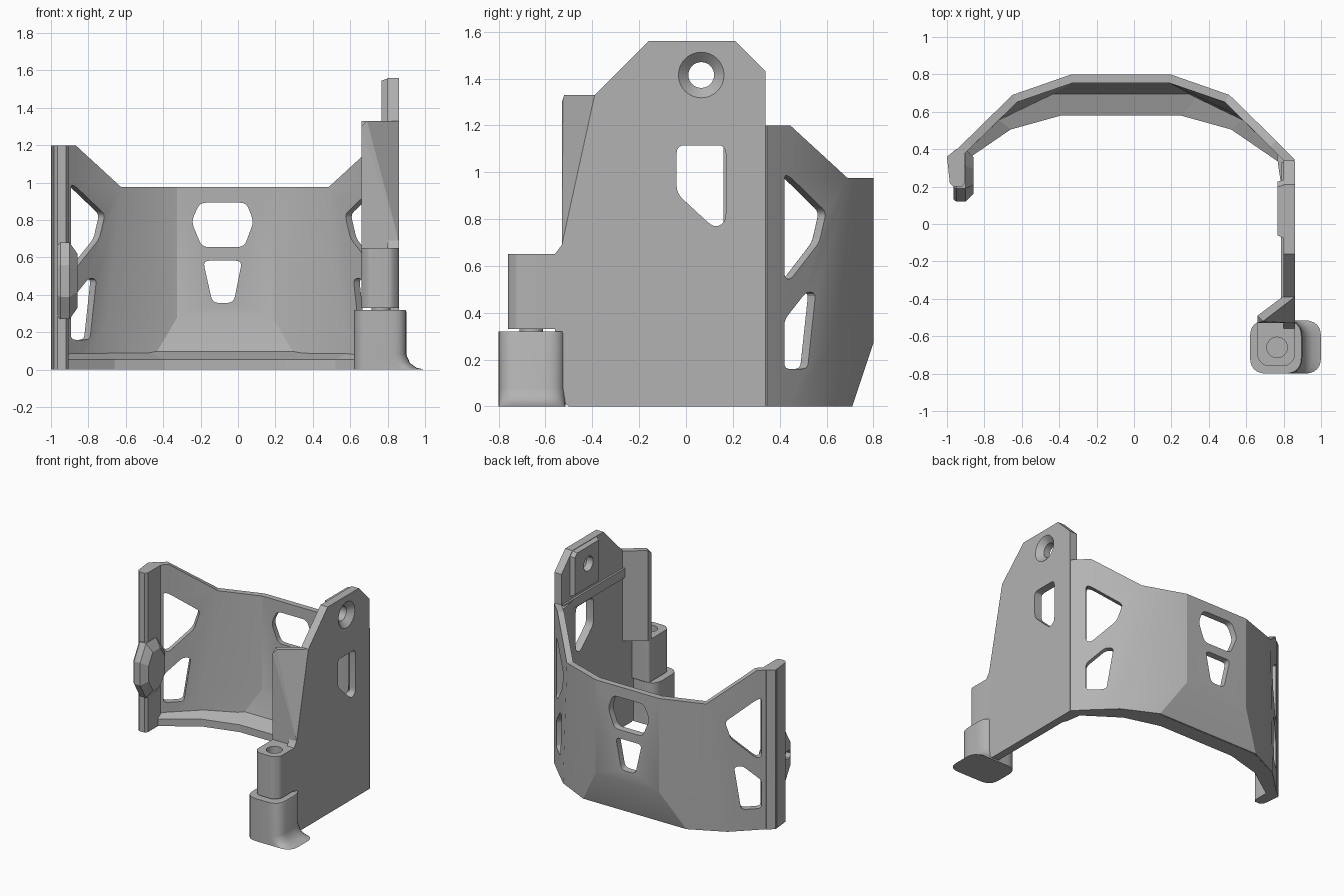
import bpy, bmesh, math
from mathutils import Vector

cube = bpy.data.objects.get("Cube")
if cube:
    bpy.data.objects.remove(cube)

grey = bpy.data.materials.new("plain_grey")
grey.use_nodes = True
colour = (0.45, 0.45, 0.45, 1)
grey.diffuse_color = colour
grey.node_tree.nodes["Principled BSDF"].inputs["Base Color"].default_value = colour

CX = -0.07  # centre of the curved wall


def finish(name, bm, recalc=True):
    if recalc:
        bmesh.ops.recalc_face_normals(bm, faces=bm.faces)
    mesh = bpy.data.meshes.new(name)
    bm.to_mesh(mesh)
    bm.free()
    mesh.materials.append(grey)
    obj = bpy.data.objects.new(name, mesh)
    bpy.context.collection.objects.link(obj)
    return obj


def loft(name, sections, ring=True):
    """Skin equal-length point lists; ring closes and caps each section."""
    bm = bmesh.new()
    rows = [[bm.verts.new(p) for p in s] for s in sections]
    n = len(rows[0])
    for a, b in zip(rows, rows[1:]):
        for i in range(n if ring else n - 1):
            j = (i + 1) % n
            bm.faces.new((a[i], b[i], b[j], a[j]))
    if ring:
        bm.faces.new(rows[0])
        bm.faces.new(rows[-1])
    return finish(name, bm, ring)


def rounded(pts, r, n=4):
    """Replace each corner of a 2D outline by a small curve."""
    if not r:
        return pts
    out = []
    for i, p in enumerate(pts):
        p, a, b = Vector(p), Vector(pts[i - 1]), Vector(pts[(i + 1) % len(pts)])
        s = p + (a - p).normalized() * min(r, 0.45 * (a - p).length)
        e = p + (b - p).normalized() * min(r, 0.45 * (b - p).length)
        for k in range(n + 1):
            t = k / n
            out.append(s * (1 - t) ** 2 + p * 2 * t * (1 - t) + e * t * t)
    return out


AXES = {
    "x": lambda p, q, t: (t, p, q),
    "y": lambda p, q, t: (p, t, q),
    "z": lambda p, q, t: (p, q, t),
}


def prism(name, pts, where, lo, hi, r=0, grow=1.0):
    pts = [Vector(p) for p in rounded(pts, r)]
    mid = sum(pts, Vector((0, 0))) / len(pts)
    big = [mid + (p - mid) * grow for p in pts]
    f = AXES.get(where, where)
    return loft(name, [[f(*p, lo) for p in pts], [f(*p, hi) for p in big]])


def circle(x, y, r, n=32):
    return [(x + r * math.cos(k * math.tau / n), y + r * math.sin(k * math.tau / n)) for k in range(n)]


def box(x0, x1, y0, y1):
    return [(x0, y0), (x1, y0), (x1, y1), (x0, y1)]


def apply(obj, mod):
    bpy.context.view_layer.objects.active = obj
    bpy.ops.object.modifier_apply(modifier=mod.name)


def cut(objs, cutter):
    for obj in objs:
        mod = obj.modifiers.new("cut", "BOOLEAN")
        mod.object, mod.operation, mod.solver = cutter, "DIFFERENCE", "EXACT"
        apply(obj, mod)
    bpy.data.objects.remove(cutter)


def smooth(obj, angle):
    bpy.ops.object.select_all(action="DESELECT")
    obj.select_set(True)
    bpy.context.view_layer.objects.active = obj
    bpy.ops.object.shade_smooth_by_angle(angle=math.radians(angle))


# Curved wall: half width, y, z of the top, then half width and y of the foot
half = [(0.93, 0.345, 1.2, 0.93, 0.345), (0.83, 0.445, 1.2, 0.83, 0.445),
        (0.58, 0.69, 0.975, 0.685, 0.585), (0.265, 0.8, 0.975, 0.43, 0.71)]
columns = []
for side, rows in ((1, half), (-1, half[::-1])):
    for w, y, z, fw, fy in rows:
        top, foot = Vector((CX + side * w, y, z)), Vector((CX + side * fw, fy, 0))
        knee = foot.lerp(top, 0.27 / z)
        if y > 0.75:
            knee = Vector((top.x, y, 0.27))
        columns.append([foot, knee, top])
wall = loft("curved_wall", columns, ring=False)
mod = wall.modifiers.new("thickness", "SOLIDIFY")
mod.thickness, mod.offset, mod.use_even_offset = 0.045, -1, True
apply(wall, mod)

# Openings in the back of the wall
upper = [(-0.19, 0.88), (0.03, 0.88), (0.065, 0.79), (0.02, 0.67), (-0.18, 0.67), (-0.23, 0.79)]
lower = [(-0.175, 0.57), (0.01, 0.57), (-0.03, 0.37), (-0.13, 0.37)]
for pts in (upper, lower):
    cut([wall], prism("cutter", pts, "y", 0.6, 0.9, 0.03, 1.25))

# Openings in both slanted sides
upper = [(0.42, 0.99), (0.445, 0.98), (0.6, 0.83), (0.57, 0.7), (0.445, 0.54), (0.42, 0.55)]
lower = [(0.42, 0.37), (0.515, 0.49), (0.555, 0.485), (0.52, 0.16), (0.42, 0.16)]
for side in (1, -1):
    def slanted(y, z, t, side=side):
        return (CX + side * (1.275 - y + t), y + t, z)
    for pts in (upper, lower):
        cut([wall], prism("cutter", pts, slanted, -0.15, 0.1, 0.025))
smooth(wall, 22)

# Lip along the inside foot of the wall
outer = [(0.92, 0.34), (0.68, 0.58), (0.43, 0.70)]
inner = [(0.86, 0.32), (0.59, 0.505), (0.32, 0.58)]
sections = []
for side, order in ((1, (0, 1, 2)), (-1, (2, 1, 0))):
    for i in order:
        (ow, oy), (iw, iy) = outer[i], inner[i]
        ox, ix = CX + side * ow, CX + side * iw
        sections.append([(ox, oy, 0), (ix, iy, 0), (ix, iy, 0.055), (ox, oy, 0.1)])
loft("bottom_lip", sections)

# Side plate with boss and rib
outline = [(-0.5, 0), (0.34, 0), (0.34, 1.43), (0.21, 1.56), (-0.16, 1.56), (-0.39, 1.33),
           (-0.53, 0.69), (-0.56, 0.65), (-0.56, 0.33), (-0.54, 0.03)]
plate = prism("side_plate", outline, "x", 0.8, 0.86)
boss_outline = [(-0.08, 1.22), (0.24, 1.22), (0.24, 1.53), (0.21, 1.56), (-0.08, 1.56)]
boss = prism("screw_boss", boss_outline, "x", 0.81, 0.768, 0, 0.9)
prism("plate_rib", [(-0.4, 1.13), (0.33, 1.13), (0.33, 1.2), (-0.4, 1.2)], "x", 0.81, 0.785)
prism("corner_fillet", [(0.85, 0.34), (0.81, 0.16), (0.785, 0.22), (0.77, 0.32), (0.765, 0.37),
                        (0.79, 0.4)], "z", 0, 1.19)

window = [(-0.04, 1.115), (0.17, 1.115), (0.17, 0.79), (0.13, 0.765), (0.1, 0.78), (-0.04, 0.91)]
cut([plate], prism("cutter", window, "x", 0.7, 0.95, 0.035))
countersink = [(0.7, 0.055), (0.82, 0.055), (0.87, 0.108)]
cut([plate, boss], loft("cutter", [[(x, y, z) for y, z in circle(0.065, 1.415, r)]
                                   for x, r in countersink]))
smooth(plate, 25)
smooth(boss, 25)

# Folded corner at the front of the plate
bm = bmesh.new()
corner = [(0.66, -0.53), (0.66, -0.49), (0.8, -0.385), (0.86, -0.39)]
for x, y in corner + [(0.86, -0.53)]:
    bm.verts.new((x, y, 0.65))
bm.verts.new((0.86, -0.53, 0.69))
for x, y in corner[1:] + [(0.69, -0.52)]:
    bm.verts.new((x, y, 1.33))
bm.verts.new((0.66, -0.53, 1.3))
bmesh.ops.convex_hull(bm, input=bm.verts)
finish("folded_corner", bm)

# Hinge block with pin hole
hinge_plan = [(0.66, -0.5), (0.66, -0.72), (0.7, -0.76), (0.82, -0.76), (0.86, -0.72), (0.86, -0.5)]
hinge = prism("hinge_block", hinge_plan, "z", 0.33, 0.65, 0.02)
cut([hinge], prism("cutter", circle(0.765, -0.66, 0.055), "z", 0.4, 0.7))
smooth(hinge, 30)

# Hinge post flaring into its foot
rings = [(1.0, 0), (0.955, 0.01), (0.92, 0.035), (0.9, 0.08), (0.9, 0.31), (0.895, 0.32)]
post = loft("hinge_post", [[(x, y, z) for x, y in rounded(box(0.62, right, -0.8, -0.515), 0.09, 6)]
                           for right, z in rings])
smooth(post, 35)
prism("hinge_pin", circle(0.765, -0.66, 0.05), "z", 0.3, 0.36)

# Left upright bar
bar_plan = [(-1.0, 0.36), (-0.985, 0.22), (-0.965, 0.2), (-0.92, 0.2), (-0.905, 0.22),
            (-0.905, 0.37), (-0.95, 0.4)]
prism("left_bar", bar_plan, "z", 0, 1.2)

# Clasp: octagonal block with a bevelled inner face and an outer socket
octagon = [(0.12, 0.39), (0.19, 0.27), (0.31, 0.27), (0.4, 0.38), (0.4, 0.56), (0.31, 0.68),
           (0.19, 0.68), (0.12, 0.56)]
clasp_rings = []
for x, k in ((-0.965, 0.92), (-0.95, 1), (-0.9, 1), (-0.858, 0.7)):
    clasp_rings.append([(x, 0.26 + (y - 0.26) * k, 0.475 + (z - 0.475) * k) for y, z in octagon])
clasp = loft("clasp", clasp_rings)
cut([clasp], prism("cutter", circle(0.165, 0.475, 0.035, 6), "x", -1.0, -0.9))
